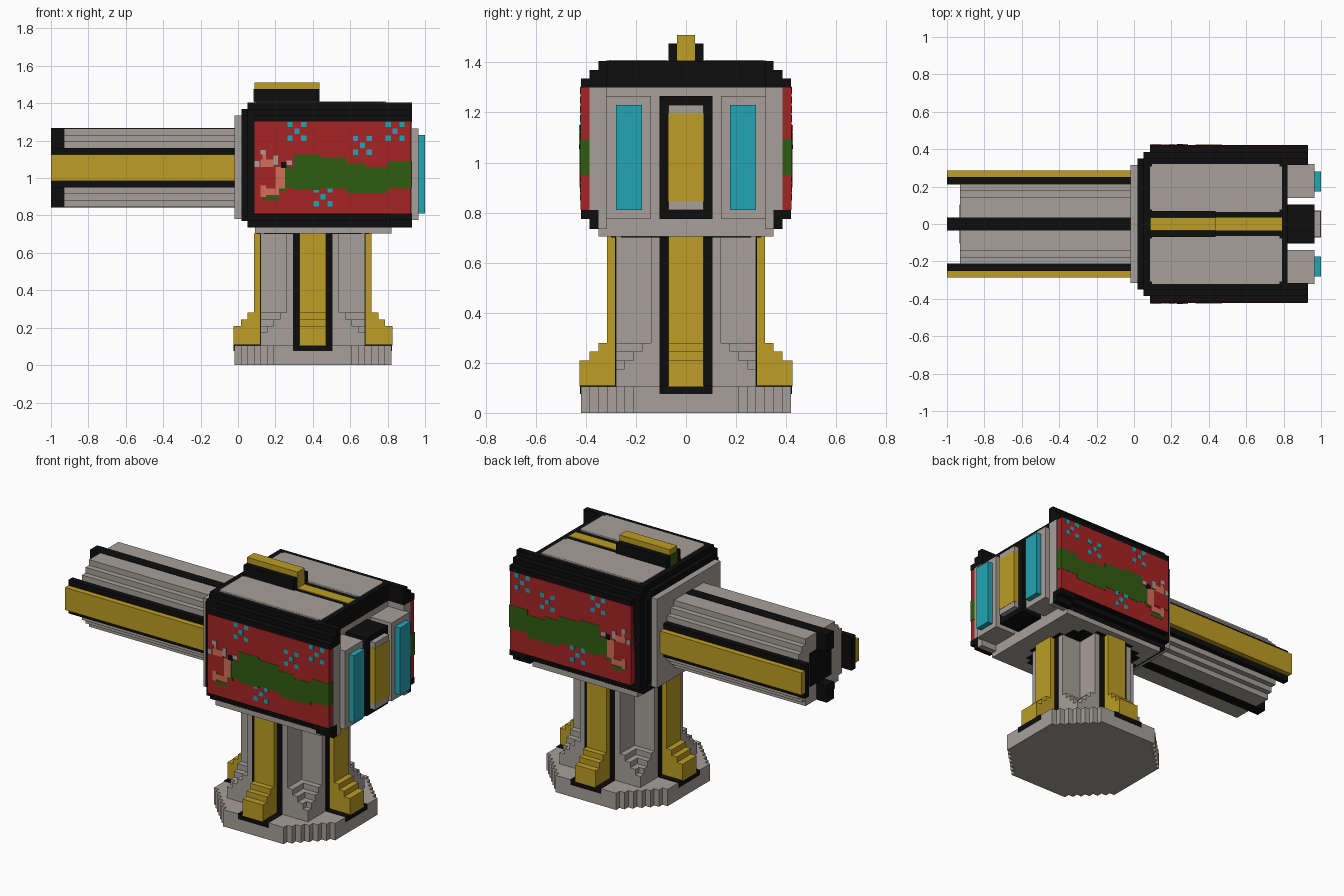
import bpy
import bmesh
from mathutils import Matrix

cube = bpy.data.objects.get("Cube")
if cube:
    bpy.data.objects.remove(cube)

COLOURS = {
    "stone_grey": (0.38, 0.35, 0.32),
    "black": (0.004, 0.004, 0.004),
    "gold": (0.51, 0.34, 0.018),
    "red": (0.39, 0.017, 0.018),
    "green": (0.028, 0.11, 0.005),
    "cyan": (0.016, 0.38, 0.46),
    "pink": (0.65, 0.16, 0.10),
}
MATS = {}
for name, rgb in COLOURS.items():
    m = bpy.data.materials.new(name)
    m.use_nodes = True
    m.diffuse_color = (*rgb, 1)
    bsdf = m.node_tree.nodes["Principled BSDF"]
    bsdf.inputs["Base Color"].default_value = (*rgb, 1)
    bsdf.inputs["Roughness"].default_value = 0.8
    MATS[name] = m

V = 0.035    # block step
CX = 0.40    # pillar centre in x
BZ = 1.055   # barrel axis height
HZ = 1.07    # head centre height


def finish(name, colour, bm):
    bmesh.ops.recalc_face_normals(bm, faces=bm.faces)
    mesh = bpy.data.meshes.new(name)
    bm.to_mesh(mesh)
    bm.free()
    mesh.materials.append(MATS[colour])
    obj = bpy.data.objects.new(name, mesh)
    bpy.context.collection.objects.link(obj)


def boxes(name, colour, spans, both=False):
    """Boxes given as (x0, x1, y0, y1, z0, z1); both mirrors them across y."""
    bm = bmesh.new()
    if both:
        spans = spans + [(a, b, -d, -c, e, f) for a, b, c, d, e, f in spans]
    for x0, x1, y0, y1, z0, z1 in spans:
        mid = Matrix.Translation(((x0 + x1) / 2, (y0 + y1) / 2, (z0 + z1) / 2))
        bmesh.ops.create_cube(bm, size=1, matrix=mid @ Matrix.Diagonal((x1 - x0, y1 - y0, z1 - z0, 1)))
    finish(name, colour, bm)


def stepped(name, colour, corners, start, end, axis, c=0):
    """Extrude a four-way symmetric staircase outline along x or z."""
    q = []
    for i, (u, v) in enumerate(corners):
        q.append((u, v))
        if i + 1 < len(corners):
            q.append((u, corners[i + 1][1]))
    r = q[::-1]
    ring = q + [(u, -v) for u, v in r] + [(-u, -v) for u, v in q] + [(-u, v) for u, v in r]
    bm = bmesh.new()
    if axis == "z":
        pts, move = [(u + c, v, start) for u, v in ring], (0, 0, end - start)
    else:
        pts, move = [(start, u, v + c) for u, v in ring], (end - start, 0, 0)
    face = bm.faces.new([bm.verts.new(p) for p in pts])
    ext = bmesh.ops.extrude_face_region(bm, geom=[face], use_keep_orig=True)
    bmesh.ops.translate(bm, vec=move, verts=[g for g in ext["geom"] if isinstance(g, bmesh.types.BMVert)])
    finish(name, colour, bm)


def four_ways(spans):
    """Repeat boxes, given as outward distances, on all four pillar sides."""
    out = []
    for r0, r1, w, z0, z1 in spans:
        out += [(CX + r0, CX + r1, -w, w, z0, z1), (CX - r1, CX - r0, -w, w, z0, z1),
                (CX - w, CX + w, r0, r1, z0, z1), (CX - w, CX + w, -r1, -r0, z0, z1)]
    return out


# Base: octagon with stepped diagonals
stepped("base", "stone_grey", [(0.21 + V * i, 0.42 - V * i) for i in range(7)], 0, 0.105, "z", CX)

# Pillar: solid foot, corner pockets that open upward, plus-shaped shaft
stepped("pillar_foot", "stone_grey", [(0.28, 0.28)], 0.105, 0.175, "z", CX)
for k in range(4):
    a = 0.28 - V * (k + 1)
    z0 = 0.175 + V * k
    stepped("pillar_step", "stone_grey", [(a, 0.28), (0.28, a)], z0, z0 + V if k < 3 else 0.705, "z", CX)

# Gold ribs with stepped toes on black backing
boxes("rib_backing", "black", four_ways([(0.27, 0.283, 0.105, 0.105, 0.705), (0.28, 0.423, 0.105, 0.075, 0.109)]))
boxes("rib", "gold", four_ways([
    (0.28, 0.315, 0.07, 0.105, 0.705), (0.315, 0.35, 0.07, 0.105, 0.28),
    (0.35, 0.385, 0.07, 0.105, 0.245), (0.385, 0.42, 0.07, 0.105, 0.21),
    (0.42, 0.425, 0.07, 0.105, 0.21)]))

# Head: black shell with stepped edges
stepped("head_shell", "black", [(0.35, 0.335), (0.385, 0.30), (0.42, 0.265)], 0.085, 0.815, "x", HZ)
stepped("head_edge_inner", "black", [(0.35, 0.335), (0.385, 0.30)], 0.05, 0.085, "x", HZ)
stepped("head_edge_outer", "black", [(0.315, 0.30), (0.35, 0.265)], 0.02, 0.05, "x", HZ)
boxes("head_underside", "stone_grey", [(0.09, 0.82, -0.35, 0.35, 0.705, 0.738)])
stepped("underside_socket", "black", [(0.14, 0.30), (0.22, 0.26), (0.26, 0.22), (0.30, 0.14)], 0.701, 0.706, "z", CX)
boxes("rear_wall", "stone_grey", [(0.81, 0.82, -0.35, 0.35, 0.705, 1.30)])

# Side wings reaching past the rear wall
boxes("wing_trim", "black", [
    (0.81, 0.93, 0.315, 0.35, 1.30, 1.405), (0.81, 0.93, 0.35, 0.385, 1.30, 1.37),
    (0.81, 0.93, 0.385, 0.42, 1.30, 1.335),
    (0.81, 0.93, 0.35, 0.385, 0.735, 0.81), (0.81, 0.93, 0.385, 0.42, 0.775, 0.81)], True)
boxes("wing_core", "stone_grey", [(0.81, 0.93, 0.315, 0.35, 0.735, 1.30), (0.81, 0.93, 0.35, 0.385, 0.81, 1.30)], True)
boxes("rear_top_trim", "black", [(0.79, 0.82, -0.35, 0.35, 1.30, 1.405)])

# Rear modules
boxes("rear_side_block", "stone_grey", [(0.82, 0.965, 0.14, 0.32, 0.775, 1.265)], True)
boxes("rear_light", "cyan", [(0.96, 1.0, 0.175, 0.28, 0.81, 1.23)], True)
boxes("rear_centre_block", "black", [(0.82, 0.965, -0.105, 0.105, 0.775, 1.265)])
boxes("rear_centre_cap", "stone_grey", [(0.96, 0.998, -0.07, 0.07, 0.81, 1.23)])
boxes("rear_centre_plate", "gold", [(0.96, 1.0, -0.071, 0.071, 0.845, 1.195)])

# Roof panels, strip and raised ridge
boxes("roof_panel", "stone_grey", [(0.085, 0.79, 0.077, 0.308, 1.40, 1.409), (0.097, 0.778, 0.065, 0.32, 1.40, 1.408)], True)
boxes("roof_strip", "gold", [(0.085, 0.79, -V, V, 1.40, 1.409)])
boxes("ridge_block", "black", [(0.087, 0.435, -0.07, 0.07, 1.405, 1.475)])
boxes("ridge_cap", "gold", [(0.087, 0.437, -V, V, 1.40, 1.51)])
boxes("ridge_end", "green", [(0.083, 0.088, -V, V, 1.409, 1.475)])

# Painted side panels, alike on both sides
boxes("panel", "red", [(0.085, 0.925, 0.385, 0.422, 0.81, 1.303)], True)


def paint(name, colour, rects, layer):
    boxes(name, colour, [(x0, x1, 0.418, 0.422 + 0.0015 * layer, z0, z1) for x0, x1, z0, z1 in rects], True)


paint("green_band", "green", [
    (0.25, 0.30, 0.95, 1.06), (0.30, 0.44, 0.935, 1.125), (0.44, 0.58, 0.945, 1.11),
    (0.58, 0.68, 0.92, 1.08), (0.68, 0.80, 0.92, 1.06), (0.80, 0.92, 0.945, 1.09),
    (0.13, 0.22, 0.88, 0.905), (0.22, 0.26, 0.93, 0.96)], 1)
boxes("green_band_end", "green", [(0.80, 0.928, 0.386, 0.4235, 0.95, 1.09)], True)
flowers = []
for fx, fz in [(0.315, 1.25), (0.665, 1.175), (0.84, 1.25), (0.455, 0.90)]:
    for du, dv in [(0, 0), (1, 1), (1, -1), (-1, 1), (-1, -1)]:
        x, z = fx + du * 0.037, fz + dv * 0.037
        flowers.append((x - 0.014, x + 0.014, z - 0.014, z + 0.014))
paint("flowers", "cyan", flowers, 1)
paint("figure", "pink", [(0.12, 0.15, 0.90, 0.96), (0.15, 0.22, 0.91, 0.945), (0.20, 0.25, 0.945, 1.06),
                         (0.12, 0.19, 1.06, 1.10), (0.13, 0.15, 1.10, 1.15)], 2)
paint("figure_body", "red", [(0.088, 0.20, 0.96, 1.06)], 2)
paint("figure_light_spots", "stone_grey", [(0.088, 0.115, 1.06, 1.09), (0.12, 0.145, 1.125, 1.15),
                                           (0.19, 0.215, 1.07, 1.12), (0.26, 0.29, 1.07, 1.095)], 3)
paint("figure_eye", "black", [(0.23, 0.26, 1.055, 1.085)], 3)

# Barrel: mounting plate, stepped tube and rails
boxes("barrel_mount", "stone_grey", [(-0.02, 0.02, -0.315, 0.315, 0.78, 1.335)])
stepped("barrel_tube", "stone_grey", [(0.145, 0.21), (0.18, 0.175), (0.215, 0.14)], -0.93, -0.02, "x", BZ)
boxes("barrel_rail_backing", "black", [(-1.0, -0.02, 0.21, 0.25, BZ - 0.105, BZ + 0.105)], True)
boxes("barrel_rail", "gold", [(-1.0, -0.02, 0.25, 0.285, BZ - 0.07, BZ + 0.07)], True)
boxes("barrel_spine", "black", [(-1.0, -0.02, -V, V, BZ + 0.105, BZ + 0.212),
                                (-1.0, -0.02, -V, V, BZ - 0.212, BZ - 0.105)])
boxes("barrel_muzzle", "black", [(-0.934, -0.925, -0.105, 0.105, BZ - 0.105, BZ + 0.105)])
